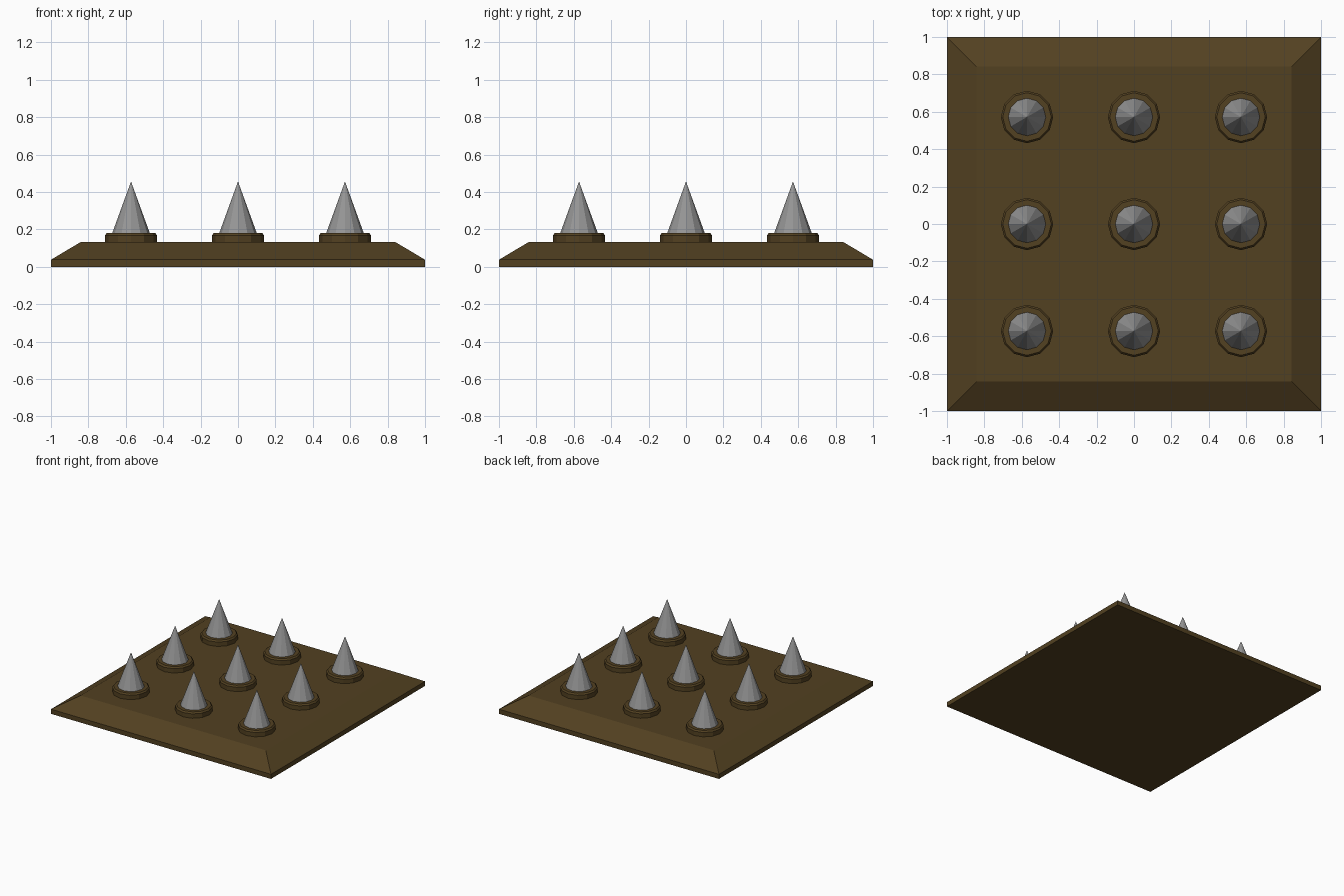
import bpy, bmesh, math

if "Cube" in bpy.data.objects:
    bpy.data.objects.remove(bpy.data.objects["Cube"])

SIDES = 12
SPACING = 0.572


def material(name, color):
    mat = bpy.data.materials.new(name)
    mat.diffuse_color = color
    mat.use_nodes = True
    mat.node_tree.nodes["Principled BSDF"].inputs["Base Color"].default_value = mat.diffuse_color
    return mat


wood = material("dark_brown", (0.085, 0.052, 0.015, 1))
metal = material("steel_grey", (0.3, 0.3, 0.3, 1))


def stack(name, rings, sides, mat, turn=0.0, loc=(0, 0, 0)):
    """Closed solid made of stacked (radius, z) polygons; radius 0 makes a tip."""
    bm = bmesh.new()
    loops = []
    for r, z in rings:
        if r == 0:
            loops.append([bm.verts.new((0, 0, z))])
        else:
            angles = [turn + 2 * math.pi * i / sides for i in range(sides)]
            loops.append([bm.verts.new((r * math.cos(a), r * math.sin(a), z)) for a in angles])
    for low, high in zip(loops, loops[1:]):
        for i in range(sides):
            j = (i + 1) % sides
            if len(high) == 1:
                bm.faces.new((low[i], low[j], high[0]))
            else:
                bm.faces.new((low[i], low[j], high[j], high[i]))
    bm.faces.new(loops[0][::-1])
    if len(loops[-1]) > 1:
        bm.faces.new(loops[-1])
    mesh = bpy.data.meshes.new(name)
    bm.to_mesh(mesh)
    bm.free()
    mesh.materials.append(mat)
    obj = bpy.data.objects.new(name, mesh)
    obj.location = loc
    bpy.context.collection.objects.link(obj)
    return obj


# Square base plate with a wide sloping border
root2 = math.sqrt(2)
stack("base_plate", [(root2, 0), (root2, 0.038), (0.842 * root2, 0.132)],
      4, wood, math.pi / 4)

# Three by three grid of collars and spikes
for row in (-1, 0, 1):
    for col in (-1, 0, 1):
        spot = (col * SPACING, row * SPACING, 0)
        stack("spike_collar", [(0.14, 0.131), (0.14, 0.168), (0.13, 0.18)],
              SIDES, wood, loc=spot)
        stack("spike", [(0.118, 0.132), (0, 0.456)], SIDES, metal, loc=spot)
